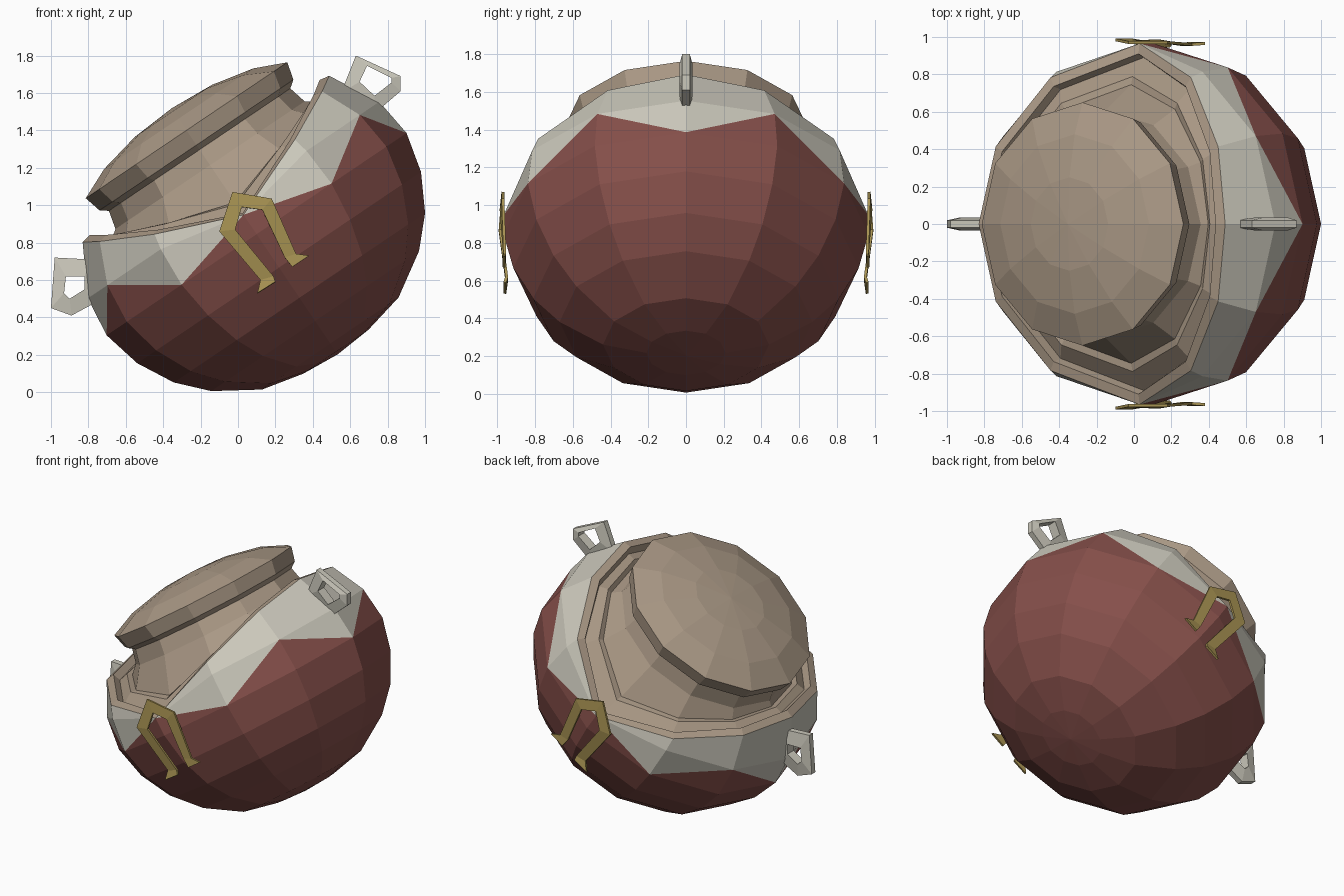
import bpy, bmesh, math
from mathutils import Vector

if "Cube" in bpy.data.objects:
    bpy.data.objects.remove(bpy.data.objects["Cube"])

TILT = math.radians(34)
CA, SA = math.cos(TILT), math.sin(TILT)
CENTRE, N = 0.555, 12


def material(name, rgb):
    m = bpy.data.materials.new(name)
    m.diffuse_color = (*rgb, 1)
    m.use_nodes = True
    m.node_tree.nodes["Principled BSDF"].inputs["Base Color"].default_value = m.diffuse_color
    return m


RED = material("dull_red", (0.235, 0.078, 0.068))
WHITE = material("off_white", (0.60, 0.58, 0.50))
BEIGE = material("warm_beige", (0.40, 0.315, 0.235))
GOLD = material("old_gold", (0.39, 0.29, 0.085))


def place(r, k, w):
    """Point on the tilted pot: radius r, column k, height w along its axis."""
    t = 2 * math.pi * k / N
    u = CENTRE + r * math.cos(t)
    return (u * CA - w * SA, r * math.sin(t), u * SA + w * CA)


def rim(k):
    """Saddle-shaped rim: radius and height at column k."""
    c = abs(math.cos(2 * math.pi * k / N))
    return 0.965 - 0.17 * c ** 1.5, 0.77 + 0.36 * c


def finish(bm, name, mats):
    bmesh.ops.remove_doubles(bm, verts=bm.verts, dist=0.0005)
    bmesh.ops.recalc_face_normals(bm, faces=bm.faces)
    me = bpy.data.meshes.new(name)
    bm.to_mesh(me)
    bm.free()
    for m in mats:
        me.materials.append(m)
    ob = bpy.data.objects.new(name, me)
    bpy.context.collection.objects.link(ob)
    return ob


def face(bm, verts, mat=0):
    f = bm.faces.new(verts)
    f.material_index = mat


def bridge(bm, a, b, mat=0):
    for k in range(N):
        j = (k + 1) % N
        face(bm, (a[k], a[j], b[j], b[k]), mat)


def fan(bm, ring, tip):
    for k in range(N):
        face(bm, (ring[k], ring[(k + 1) % N], tip))


def ring(bm, fn):
    return [bm.verts.new(place(fn(k)[0], k, fn(k)[1])) for k in range(N)]


# Bowl: red shell with a zigzag white band under the rim
bm = bmesh.new()
profile = [(0.21, -0.113), (0.44, -0.06), (0.67, 0.085), (0.81, 0.235),
           (0.915, 0.43), (0.967, 0.645)]
rows = [ring(bm, lambda k, p=p: p) for p in profile]
fan(bm, rows[0], bm.verts.new(place(0, 0, -0.13)))
for a, b in zip(rows, rows[1:]):
    bridge(bm, a, b)
low = rows[-1]
top = ring(bm, rim)
up = [top[k] if k % 6 == 3 else bm.verts.new(place(0.94, k, 0.865)) for k in range(N)]
for k in range(N):
    j = (k + 1) % N
    if k % 2:
        face(bm, (low[k], low[j], up[k]), 0)
        face(bm, (low[j], up[j], up[k]), 1)
    else:
        face(bm, (low[k], low[j], up[j]), 0)
        face(bm, (low[k], up[j], up[k]), 1)
    quad = []
    for v in (up[k], up[j], top[j], top[k]):
        if v not in quad:
            quad.append(v)
    face(bm, quad, 1)
finish(bm, "bowl", [RED, WHITE])


# Beige filling: stepped lip following the rim, neck and domed cap
def lip(inset, drop, blend):
    def fn(k):
        r, w = rim(k)
        r, w = r - inset, w + drop
        return r + (0.61 - r) * blend, w + (1.09 - w) * blend
    return fn


bm = bmesh.new()
steps = [lip(0, 0, 0), lip(0.055, 0.01, 0), lip(0.075, -0.04, 0),
         lip(0.10, -0.04, 0.3), lip(0.13, -0.08, 0.4), lip(0, 0, 1)]
cap = [(0.585, 1.19), (0.625, 1.22), (0.65, 1.315), (0.48, 1.39), (0.25, 1.44)]
steps += [lambda k, p=p: p for p in cap]
rows = [ring(bm, fn) for fn in steps]
for a, b in zip(rows, rows[1:]):
    bridge(bm, a, b)
fan(bm, rows[-1], bm.verts.new(place(0, 0, 1.457)))
finish(bm, "domed_filling", [BEIGE])


# Loop handles: outer and inner outlines in the xz plane, bevelled crosswise
def handle(name, outer, inner):
    bm = bmesh.new()
    n = len(outer)
    loops = []
    for pts, y in ((outer, -0.02), (inner, -0.035), (inner, 0.035), (outer, 0.02)):
        loops.append([bm.verts.new((x, y, z)) for x, z in pts])
    for i in range(4):
        a, b = loops[i], loops[(i + 1) % 4]
        for k in range(n):
            j = (k + 1) % n
            face(bm, (a[k], a[j], b[j], b[k]))
    finish(bm, name, [WHITE])


handle("left_handle",
       [(-0.79, 0.71), (-0.98, 0.72), (-1.0, 0.45), (-0.89, 0.41), (-0.76, 0.48)],
       [(-0.82, 0.62), (-0.92, 0.62), (-0.93, 0.53), (-0.90, 0.50), (-0.82, 0.55)])
handle("right_handle",
       [(0.55, 1.60), (0.63, 1.80), (0.87, 1.69), (0.87, 1.61), (0.73, 1.49)],
       [(0.65, 1.66), (0.69, 1.745), (0.82, 1.68), (0.82, 1.655), (0.73, 1.585)])


# Gold clasps: bent ribbon, mirrored to both sides
def clasp(name, side):
    outer = [(0.105, 0.96, 0.53), (0.12, 0.95, 0.60), (-0.10, 0.985, 0.86),
             (-0.03, 0.97, 1.07), (0.18, 0.97, 1.035), (0.31, 0.96, 0.74), (0.38, 0.965, 0.73)]
    inner = [(0.20, 0.96, 0.59), (0.19, 0.95, 0.62), (-0.015, 0.985, 0.87),
             (0.02, 0.975, 0.99), (0.13, 0.98, 0.975), (0.25, 0.96, 0.72), (0.29, 0.965, 0.67)]
    bm = bmesh.new()
    a, b = ([bm.verts.new((x, y * side, z)) for x, y, z in pts] for pts in (outer, inner))
    for i in range(len(a) - 1):
        face(bm, (a[i], a[i + 1], b[i + 1], b[i]))
    ob = finish(bm, name, [GOLD])
    mod = ob.modifiers.new("thickness", 'SOLIDIFY')
    mod.thickness, mod.offset = 0.015, 0


clasp("front_clasp", -1)
clasp("back_clasp", 1)
